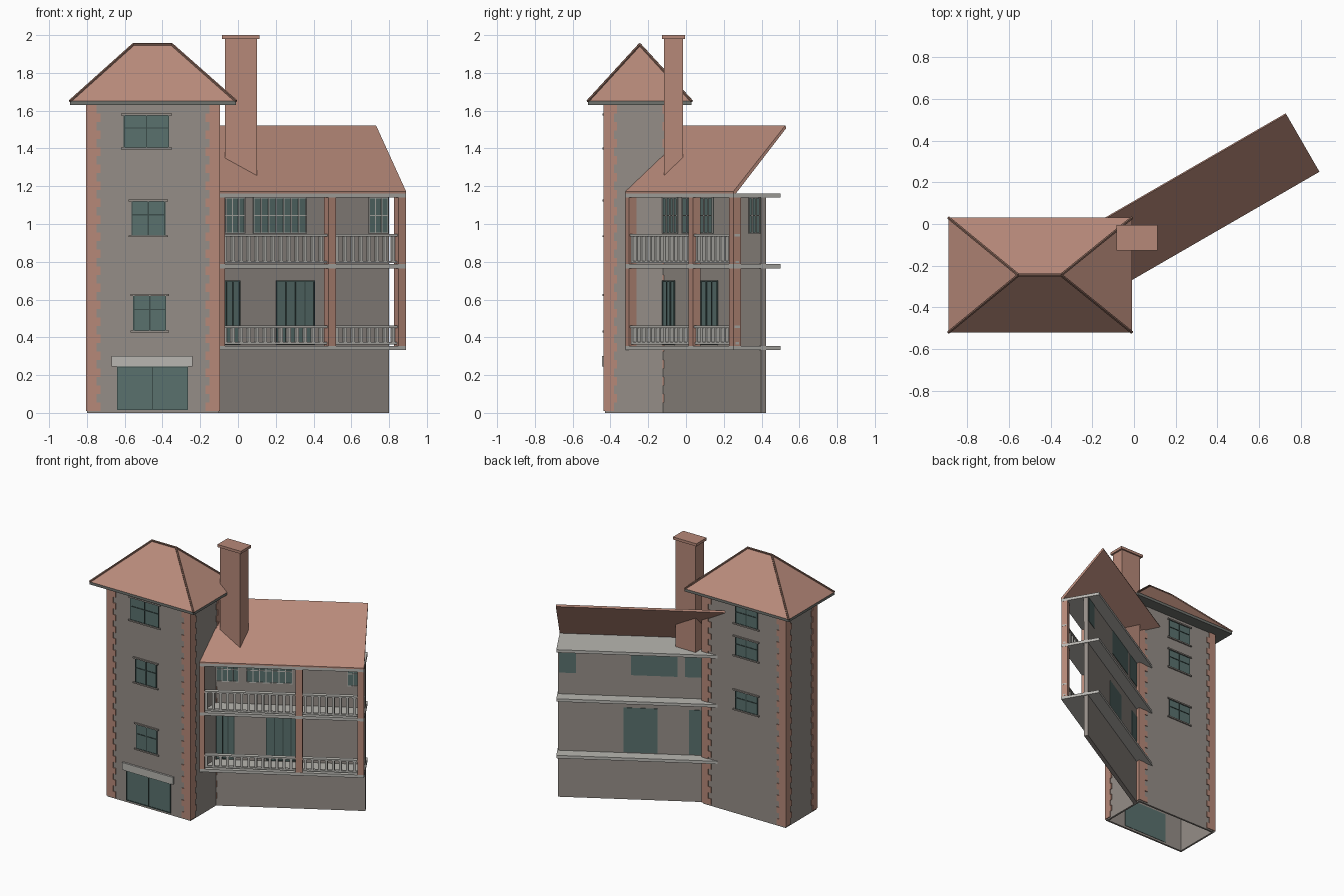
import bpy, bmesh, math
from mathutils import Matrix, Vector

cube = bpy.data.objects.get("Cube")
if cube:
    bpy.data.objects.remove(cube)


def material(name, r, g, b):
    m = bpy.data.materials.new(name)
    m.use_nodes = True
    m.diffuse_color = (r, g, b, 1)
    m.node_tree.nodes["Principled BSDF"].inputs["Base Color"].default_value = (r, g, b, 1)
    return m


STONE = material("stone wall", 0.30, 0.27, 0.245)
BRICK = material("brick red", 0.47, 0.25, 0.19)
TILE = material("roof tile", 0.49, 0.26, 0.20)
RIDGE = material("dark ridge", 0.22, 0.12, 0.09)
GLASS = material("teal glass", 0.10, 0.165, 0.155)
FRAME = material("dark frame", 0.045, 0.075, 0.07)
TRIM = material("pale trim", 0.48, 0.47, 0.44)
EAVE = material("grey eave", 0.16, 0.17, 0.155)

# The wing lies at thirty degrees to the tower
WING = Matrix.Rotation(math.radians(30), 4, "Z")


def finish(name, bm, mat, frame=None):
    bmesh.ops.recalc_face_normals(bm, faces=bm.faces)
    mesh = bpy.data.meshes.new(name)
    bm.to_mesh(mesh)
    bm.free()
    mesh.materials.append(mat)
    ob = bpy.data.objects.new(name, mesh)
    if frame:
        ob.matrix_world = frame
    bpy.context.collection.objects.link(ob)
    return ob


def boxes(name, mat, items, frame=None):
    """One object from boxes given as (x0, x1, y0, y1, z0, z1)."""
    bm = bmesh.new()
    for x0, x1, y0, y1, z0, z1 in items:
        mid = Matrix.Translation(((x0 + x1) / 2, (y0 + y1) / 2, (z0 + z1) / 2))
        size = Matrix.Diagonal((x1 - x0, y1 - y0, z1 - z0, 1))
        bmesh.ops.create_cube(bm, size=1, matrix=mid @ size)
    return finish(name, bm, mat, frame)


def prism(name, mat, profile, x0, x1, frame=None):
    """Extrude a (y, z) profile along x."""
    bm = bmesh.new()
    face = bm.faces.new([bm.verts.new((x0, y, z)) for y, z in profile])
    ext = bmesh.ops.extrude_face_region(bm, geom=[face])["geom"]
    verts = [v for v in ext if isinstance(v, bmesh.types.BMVert)]
    bmesh.ops.translate(bm, verts=verts, vec=(x1 - x0, 0, 0))
    return finish(name, bm, mat, frame)


# Tower: hollow shell, open at the foot
L, R, F, B, TOP, T = -0.80, -0.10, -0.43, -0.06, 1.635, 0.014
boxes("tower_walls", STONE, [
    (L, R, F, F + T, 0, TOP), (L, R, B - T, B, 0, TOP),
    (L, L + T, F + T, B - T, 0, TOP), (R - T, R, F + T, B - T, 0, TOP)])

# Corner quoins, long and short courses in turn on both faces
quoins, course, p = [], 0.045, 0.006
for i in range(36):
    wide = i % 2 == 0
    a, b = (0.072, 0.05) if wide else (0.05, 0.065)
    z0, z1 = 0.01 + i * course, 0.01 + (i + 1) * course
    for cx, sx in ((L, 1), (R, -1)):
        for cy, sy in ((F, 1), (B, -1)):
            xa, xb = sorted((cx - sx * p, cx + sx * a))
            ya, yb = sorted((cy - sy * p, cy))
            quoins.append((xa, xb, ya, yb, z0, z1))
            xa, xb = sorted((cx - sx * p, cx))
            ya, yb = sorted((cy, cy + sy * b))
            quoins.append((xa, xb, ya, yb, z0, z1))
boxes("tower_quoins", BRICK, quoins)

# Hipped tower roof with eave board and ridge caps
EX0, EX1, EY0, EY1, EZ = -0.89, -0.01, -0.52, 0.03, 1.65
boxes("tower_eave", EAVE, [(EX0, EX1, EY0, EY1, EZ - 0.02, EZ)])
corners = [Vector((x, y, EZ)) for x, y in ((EX0, EY0), (EX1, EY0), (EX1, EY1), (EX0, EY1))]
peaks = [Vector((x, -0.245, 1.95)) for x in (-0.555, -0.35)]
bm = bmesh.new()
c = [bm.verts.new(v) for v in corners]
k = [bm.verts.new(v) for v in peaks]
for f in ((c[0], c[1], k[1], k[0]), (c[1], c[2], k[1]), (c[2], c[3], k[0], k[1]),
          (c[3], c[0], k[0]), (c[3], c[2], c[1], c[0])):
    bm.faces.new(f)
finish("tower_roof", bm, TILE)

bm = bmesh.new()
for a, b in ((corners[0], peaks[0]), (corners[3], peaks[0]), (corners[1], peaks[1]),
             (corners[2], peaks[1]), (peaks[0], peaks[1])):
    turn = (b - a).to_track_quat("Z", "Y").to_matrix().to_4x4()
    bmesh.ops.create_cone(bm, cap_ends=True, segments=6, radius1=0.008, radius2=0.008,
                          depth=(b - a).length, matrix=Matrix.Translation((a + b) / 2) @ turn)
finish("tower_ridge_caps", bm, RIDGE)


# Windows: a pane through the wall, thin bars, optional sill and head
def window(name, x0, x1, z0, z1, y0, y1, out, bars, cross, bar_mat, frame=None, sills=True):
    boxes(name + "_glass", GLASS, [(x0, x1, y0 - 0.003, y1 + 0.003, z0, z1)], frame)
    y = y0 - 0.003 if out < 0 else y1 + 0.003
    ya, yb = sorted((y, y + out * 0.004))
    w = 0.003
    parts = [(x0, x1, ya, yb, z, z + 2 * w) for z in (z0, z1 - 2 * w)]
    for i in range(bars + 2):
        x = x0 + w + (x1 - x0 - 2 * w) * i / (bars + 1)
        parts.append((x - w, x + w, ya, yb, z0, z1))
    if cross:
        z = z0 + (z1 - z0) * cross
        parts.append((x0, x1, ya, yb, z - w, z + w))
    boxes(name + "_bars", bar_mat, parts, frame)
    if sills:
        ya, yb = sorted((y, y + out * 0.01))
        boxes(name + "_sills", STONE, [(x0 - 0.015, x1 + 0.015, ya, yb, z - 0.005, z + 0.005)
                                       for z in (z0, z1)], frame)


for name, x0, x1, z0, z1 in (("upper_front_window", -0.605, -0.365, 1.40, 1.58),
                             ("middle_front_window", -0.565, -0.385, 0.935, 1.125),
                             ("lower_front_window", -0.555, -0.38, 0.43, 0.625)):
    window(name, x0, x1, z0, z1, F, F + T, -1, 1, 0.6, FRAME)
for name, z in (("upper_back_window", 1.525), ("middle_back_window", 1.28),
                ("lower_back_window", 0.87)):
    window(name, -0.565, -0.375, z - 0.075, z + 0.075, B - T, B, 1, 1, 0.6, FRAME)

# Entrance with its lintel
window("entrance_door", -0.64, -0.265, 0.015, 0.245, F, F + T, -1, 1, 0, FRAME, sills=False)
boxes("entrance_lintel", TRIM, [(-0.67, -0.24, F - 0.014, F, 0.245, 0.30)])

# Wing wall and its three slabs
U0, U1, VF, VB = -0.28, 0.896, -0.228, 0.06
WF, WB = -0.055, -0.025
boxes("wing_wall", STONE, [(-0.148, 0.89, WF, WB, 0, 1.15)], WING)
boxes("wing_slabs", TRIM, [(U0, U1, VF, VB, z - 0.022, z) for z in (0.355, 0.787, 1.162)], WING)

# Sloping wing roof
prism("wing_roof", TILE, [(VF, 1.162), (VF, 1.172), (0.09, 1.522), (0.096, 1.508),
                          (VF + 0.016, 1.162)], U0, U1, WING)

# Wing windows
wing_windows = (("near_upper", -0.147, 0.01, 0.95, 1.14, 3, TRIM),
                ("centre_upper", 0.06, 0.385, 0.95, 1.14, 6, TRIM),
                ("far_upper", 0.765, 0.885, 0.95, 1.14, 2, TRIM),
                ("near_lower", -0.147, -0.02, 0.36, 0.70, 2, FRAME),
                ("centre_lower", 0.20, 0.435, 0.36, 0.70, 3, FRAME))
for name, u0, u1, z0, z1, bars, mat in wing_windows:
    window(name + "_wing_window", u0, u1, z0, z1, WF, WB, -1, bars, 0.5 if mat == TRIM else 0,
           mat, WING, sills=False)

# Gallery posts
PV, H = -0.2045, 0.023
boxes("gallery_posts", BRICK, [(u - H, u + H, PV - H, PV + H, z0, z1)
                               for u in (-0.235, 0.444, 0.872)
                               for z0, z1 in ((0.355, 0.765), (0.787, 1.14))], WING)

# Balustrades on both floors
for name, z0, z1 in (("lower", 0.362, 0.462), ("upper", 0.793, 0.947)):
    boxes(name + "_rails", TRIM, [(U0, U1, PV - 0.016, PV + 0.016, z1 - 0.012, z1),
                                  (U0, U1, PV - 0.01, PV + 0.01, z0, z0 + 0.012)], WING)
    boxes(name + "_balusters", TRIM, [(u - 0.009, u + 0.009, PV - 0.009, PV + 0.009, z0, z1 - 0.01)
                                      for u in (-0.25 + 0.049 * i for i in range(23))], WING)

# Chimney and its cap
boxes("chimney", BRICK, [(-0.07, 0.10, -0.117, -0.015, 1.162, 1.985)])
boxes("chimney_cap", BRICK, [(-0.085, 0.113, -0.127, -0.004, 1.98, 2.0)])
